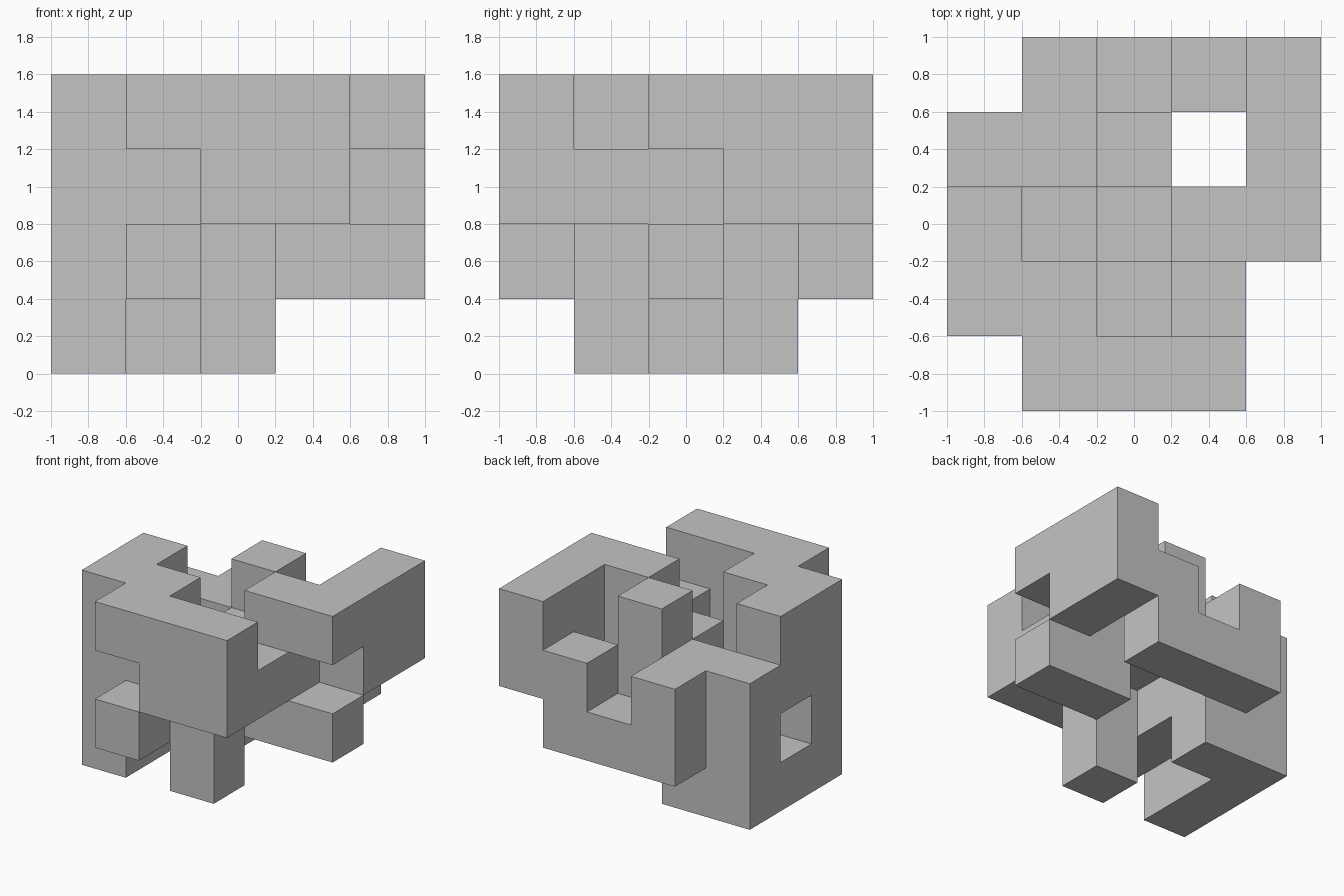
import bpy
import bmesh
from mathutils import Vector

default_cube = bpy.data.objects.get("Cube")
if default_cube:
    bpy.data.objects.remove(default_cube, do_unlink=True)

CELL = 0.4

# Floor plans of the block, bottom to top; each row runs left to right in x,
# and rows run from the front (-y) to the back (+y). '#' is solid.
LAYERS = [
    [".....",
     "#.#..",
     "#....",
     "##...",
     "....."],
    [".#...",
     "###..",
     ".#.##",
     "##...",
     ".###."],
    ["..##.",
     "##.#.",
     "#.##.",
     "###.#",
     ".#.##"],
    [".###.",
     "##...",
     "#..##",
     "..#.#",
     "....#"],
]

solid = {(x, y, z)
         for z, layer in enumerate(LAYERS)
         for y, row in enumerate(layer)
         for x, mark in enumerate(row) if mark == "#"}

# One plain grey material
grey = bpy.data.materials.new("plain grey")
grey.use_nodes = True
colour = (0.55, 0.55, 0.55, 1)
grey.diffuse_color = colour
grey.node_tree.nodes["Principled BSDF"].inputs["Base Color"].default_value = colour

# Skin only the exposed sides of the cells
bm = bmesh.new()
corners = {}


def corner(point):
    key = tuple(round(c) for c in point)
    if key not in corners:
        x, y, z = key
        corners[key] = bm.verts.new(((x - 2.5) * CELL, (y - 2.5) * CELL, z * CELL))
    return corners[key]


for cell in solid:
    for axis in range(3):
        for side in (-1, 1):
            normal = Vector((0, 0, 0))
            normal[axis] = side
            if tuple(round(c) for c in Vector(cell) + normal) in solid:
                continue
            u = Vector((0, 0, 0))
            u[(axis + 1) % 3] = 1
            v = normal.cross(u)
            centre = Vector(cell) + Vector((0.5, 0.5, 0.5)) + normal / 2
            bm.faces.new([corner(centre + (u * a + v * b) / 2)
                          for a, b in ((-1, -1), (1, -1), (1, 1), (-1, 1))])

# Merge neighbouring squares into clean flat faces
bmesh.ops.dissolve_limit(bm, angle_limit=0.01, verts=bm.verts[:], edges=bm.edges[:])

mesh = bpy.data.meshes.new("interlocking_block")
bm.to_mesh(mesh)
bm.free()
mesh.materials.append(grey)
block = bpy.data.objects.new("interlocking_block", mesh)
bpy.context.scene.collection.objects.link(block)
